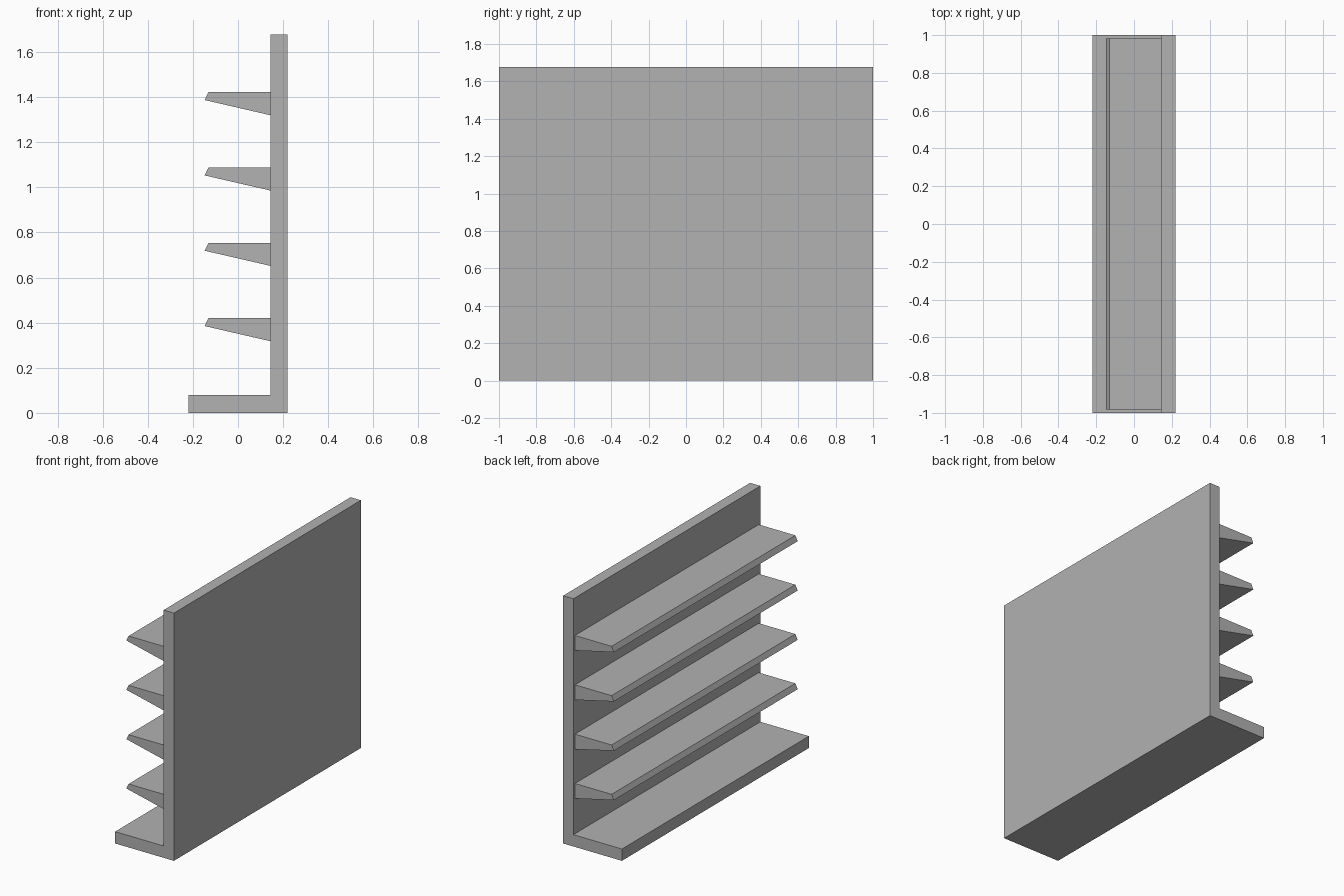
import bpy
import bmesh

cube = bpy.data.objects.get("Cube")
if cube:
    bpy.data.objects.remove(cube, do_unlink=True)

# Single plain grey
grey = bpy.data.materials.new("plain_grey")
grey.use_nodes = True
colour = (0.445, 0.445, 0.445, 1)
grey.diffuse_color = colour
grey.node_tree.nodes["Principled BSDF"].inputs["Base Color"].default_value = colour


def extrude_profile(name, profile, half_length, z=0.0):
    """Extrude an x-z outline along y, centred on y = 0."""
    bm = bmesh.new()
    face = bm.faces.new([bm.verts.new((x, -half_length, h)) for x, h in profile])
    result = bmesh.ops.extrude_face_region(bm, geom=[face])
    moved = [v for v in result["geom"] if isinstance(v, bmesh.types.BMVert)]
    bmesh.ops.translate(bm, verts=moved, vec=(0, 2 * half_length, 0))
    bmesh.ops.recalc_face_normals(bm, faces=bm.faces)
    mesh = bpy.data.meshes.new(name)
    bm.to_mesh(mesh)
    bm.free()
    mesh.materials.append(grey)
    obj = bpy.data.objects.new(name, mesh)
    obj.location.z = z
    bpy.context.collection.objects.link(obj)
    return obj


def rectangle(x0, x1, z0, z1):
    return [(x0, z0), (x1, z0), (x1, z1), (x0, z1)]


HALF_DEPTH = 0.22
BACK_X = 0.143
BASE_TOP = 0.08

# Base plinth and upright back panel
extrude_profile("base", rectangle(-HALF_DEPTH, HALF_DEPTH, 0, BASE_TOP), 1.0)
extrude_profile("back_panel", rectangle(BACK_X, HALF_DEPTH, BASE_TOP, 1.677), 1.0)

# Four tapered shelves with a slanted front lip
shelf_profile = [(BACK_X, -0.102), (BACK_X, 0), (-0.131, 0), (-0.148, -0.035)]
for i in range(4):
    extrude_profile(f"shelf_{i + 1}", shelf_profile, 0.983, 0.42 + i * 0.334)
